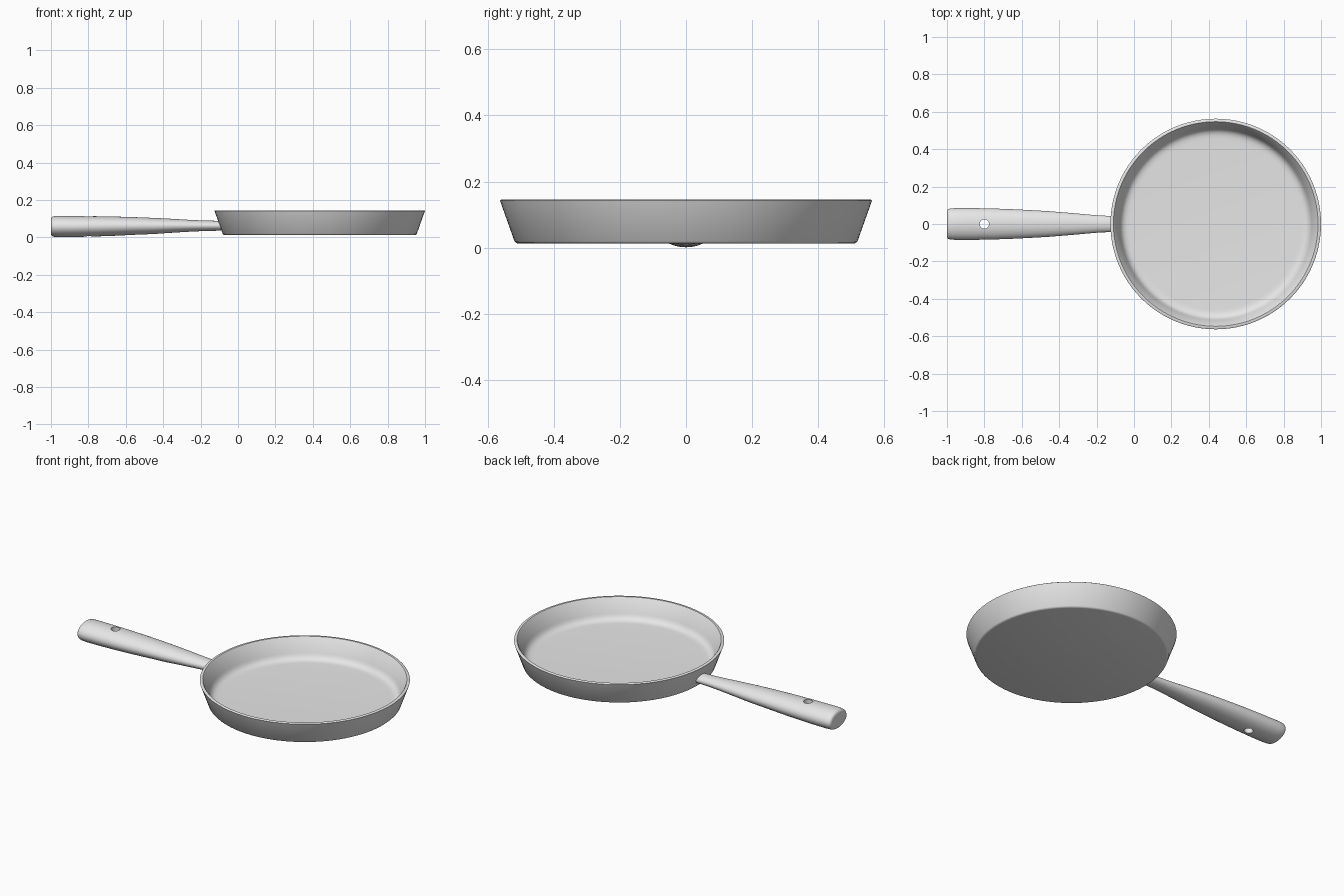
import bpy
import bmesh
from math import cos, sin, pi, radians
from mathutils import Vector

cube = bpy.data.objects.get("Cube")
if cube:
    bpy.data.objects.remove(cube, do_unlink=True)

metal = bpy.data.materials.new("light grey metal")
metal.use_nodes = True
grey = (0.8, 0.8, 0.8, 1)
metal.diffuse_color = grey
metal.node_tree.nodes["Principled BSDF"].inputs["Base Color"].default_value = grey


def loft(name, rings, sides):
    """Skin elliptical rings (centre, half axis a, half axis b) and cap both ends."""
    bm = bmesh.new()
    loops = []
    for centre, a, b in rings:
        angles = [2 * pi * i / sides for i in range(sides)]
        loops.append([bm.verts.new(centre + a * cos(t) + b * sin(t)) for t in angles])
    for low, high in zip(loops, loops[1:]):
        for i in range(sides):
            j = (i + 1) % sides
            bm.faces.new((low[i], low[j], high[j], high[i]))
    bm.faces.new(loops[0])
    bm.faces.new(loops[-1])
    bmesh.ops.recalc_face_normals(bm, faces=bm.faces)
    mesh = bpy.data.meshes.new(name)
    bm.to_mesh(mesh)
    bm.free()
    mesh.materials.append(metal)
    obj = bpy.data.objects.new(name, mesh)
    bpy.context.collection.objects.link(obj)
    return obj


def activate(obj):
    bpy.ops.object.select_all(action="DESELECT")
    obj.select_set(True)
    bpy.context.view_layer.objects.active = obj


def smooth(obj):
    activate(obj)
    bpy.ops.object.shade_smooth_by_angle(angle=radians(40))


X, Y, Z = Vector((1, 0, 0)), Vector((0, 1, 0)), Vector((0, 0, 1))

# Pan: underside, flared wall, rim, inner wall and filleted floor (radius, height)
pan_profile = [
    (0.507, 0.012), (0.514, 0.014), (0.519, 0.019), (0.561, 0.137),
    (0.563, 0.142), (0.559, 0.145), (0.547, 0.145), (0.543, 0.141),
    (0.513, 0.062), (0.507, 0.049), (0.498, 0.038), (0.486, 0.031),
    (0.472, 0.028), (0.455, 0.027),
]
pan_centre = 0.437 * X
pan = loft("pan", [(pan_centre + z * Z, r * X, r * Y) for r, z in pan_profile], 96)
smooth(pan)

# Handle: tapering oval grip (x, half width, half height, centre height)
handle_stations = [
    (-1.0, 0.066, 0.038, 0.058), (-0.998, 0.074, 0.046, 0.058),
    (-0.992, 0.08, 0.052, 0.058), (-0.982, 0.083, 0.055, 0.058),
    (-0.95, 0.085, 0.057, 0.058), (-0.87, 0.085, 0.056, 0.058),
    (-0.76, 0.083, 0.054, 0.059), (-0.65, 0.079, 0.051, 0.06),
    (-0.55, 0.074, 0.047, 0.061), (-0.45, 0.068, 0.043, 0.061),
    (-0.35, 0.06, 0.037, 0.062), (-0.25, 0.051, 0.031, 0.062),
    (-0.18, 0.045, 0.028, 0.062), (-0.09, 0.042, 0.026, 0.062),
]
handle = loft("handle", [(x * X + z * Z, w * Y, h * Z) for x, w, h, z in handle_stations], 48)

# Hanging hole drilled down through the grip
hole = -0.8 * X
cutter = loft("hole_cutter", [(hole + z * Z, 0.025 * X, 0.025 * Y) for z in (-0.1, 0.2)], 32)
cutter.hide_render = True
drill = handle.modifiers.new("hanging_hole", "BOOLEAN")
drill.operation = "DIFFERENCE"
drill.solver = "EXACT"
drill.object = cutter
activate(handle)
bpy.ops.object.modifier_apply(modifier=drill.name)
bpy.data.objects.remove(cutter, do_unlink=True)
smooth(handle)
